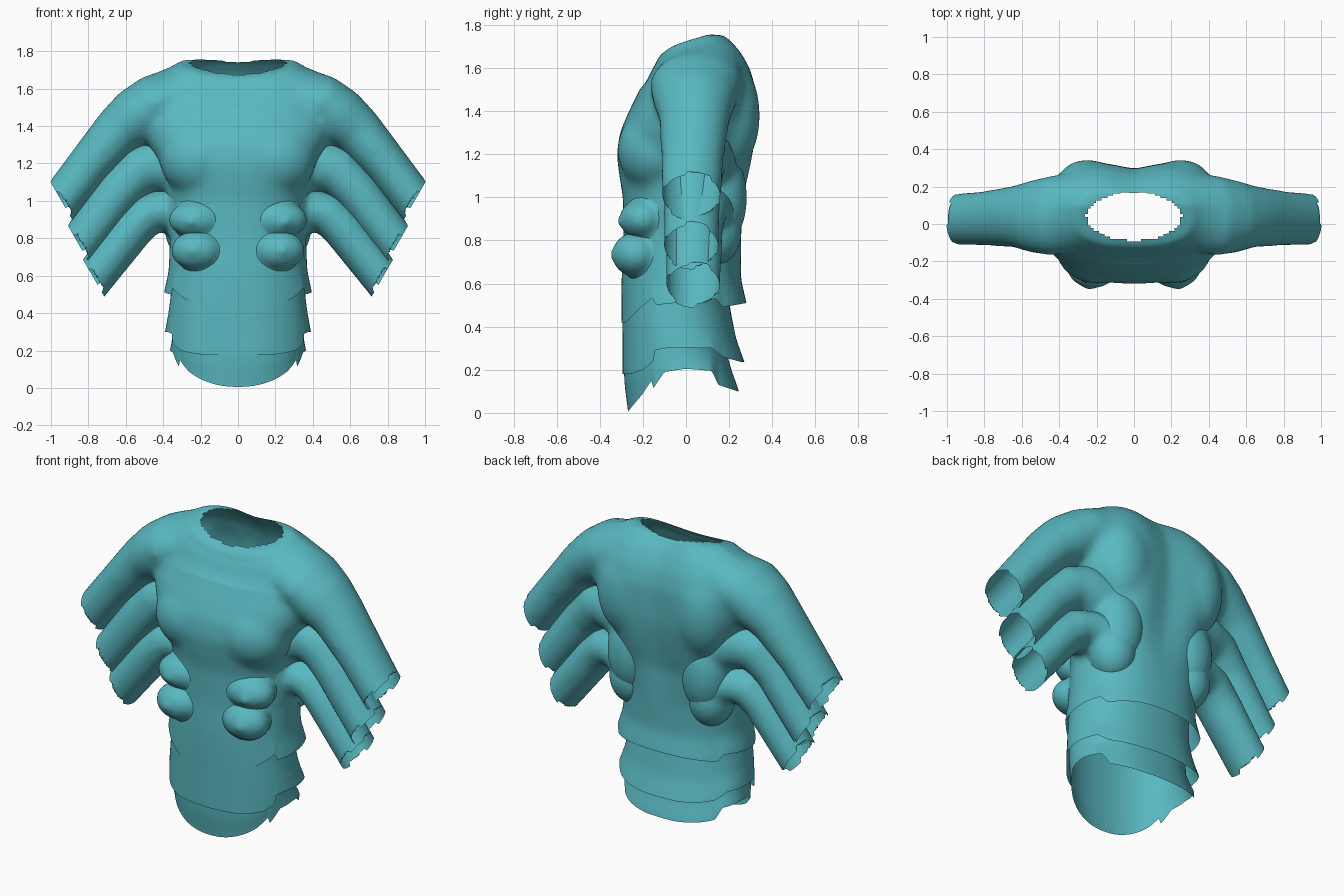
import bpy, bmesh, math
from mathutils import Vector, Matrix

if "Cube" in bpy.data.objects:
    bpy.data.objects.remove(bpy.data.objects["Cube"])

teal = bpy.data.materials.new("teal")
teal.diffuse_color = (0.10, 0.48, 0.53, 1)
teal.use_nodes = True
teal.node_tree.nodes["Principled BSDF"].inputs["Base Color"].default_value = teal.diffuse_color


def interp(table, t):
    """Piecewise linear lookup of a table sorted on its first column."""
    if t <= table[0][0]:
        return table[0][1]
    for (a, va), (b, vb) in zip(table, table[1:]):
        if t <= b:
            return va + (vb - va) * (t - a) / (b - a)
    return table[-1][1]


def skin(bm, rings):
    """Closed skin over a series of rings."""
    vs = [[bm.verts.new(p) for p in r] for r in rings]
    n = len(vs[0])
    for a, b in zip(vs, vs[1:]):
        for i in range(n):
            bm.faces.new((a[i], a[(i + 1) % n], b[(i + 1) % n], b[i]))
    bm.faces.new(vs[0][::-1])
    bm.faces.new(vs[-1])


def trunk(bm, sections, groove):
    """Torso from sections (z, half width, front y, back y) with a spine groove."""
    rings = []
    for z, w, yf, yb in sections:
        ring = []
        deep = groove * min(1, max(0.1, (z - 0.75) / 0.3))
        p = 2 / (2.2 + 0.3 * min(1, max(0, (z - 1.05) / 0.2)))
        for i in range(48):
            a = math.tau * i / 48
            c, s = math.cos(a), math.sin(a)
            x = w * math.copysign(abs(c) ** p, c)
            y = (yf + yb) / 2 + (yb - yf) / 2 * math.copysign(abs(s) ** p, s)
            if s > 0:
                y -= deep * math.exp(-(x / 0.13) ** 2)
            ring.append((x, y, z))
        rings.append(ring)
    skin(bm, rings)


def sleeve(bm, path, side):
    """Arm tube through points (x, y, z, radius in xz, radius in y)."""
    rings = []
    for k, (x, y, z, r, ry) in enumerate(path):
        a, b = path[max(k - 1, 0)], path[min(k + 1, len(path) - 1)]
        t = Vector((b[0] - a[0], 0, b[2] - a[2])).normalized()
        n = Vector((-t.z, 0, t.x))
        ring = []
        for i in range(24):
            u = math.tau * i / 24
            p = Vector((x, y, z)) + n * r * math.cos(u) + Vector((0, ry * math.sin(u), 0))
            ring.append((p.x * side, p.y, p.z))
        rings.append(ring)
    skin(bm, rings)


def ball(bm, centre, radii, side):
    m = Matrix.Translation((centre[0] * side, centre[1], centre[2])) @ Matrix.Diagonal((*radii, 1))
    bmesh.ops.create_uvsphere(bm, u_segments=24, v_segments=16, radius=1, matrix=m)


def cut(bm, co, no, keep):
    """Trim away what lies beyond a plane, only among faces passing the test."""
    faces = [f for f in bm.faces if keep(f.calc_center_median())]
    geom = set(faces)
    for f in faces:
        geom.update(f.verts)
        geom.update(f.edges)
    bmesh.ops.bisect_plane(bm, geom=list(geom), plane_co=co, plane_no=no, clear_outer=True)


def layer(name, sections, groove, arm, end, balls, hem_z, hem, top=None, soften=10):
    bm = bmesh.new()
    trunk(bm, sections, groove)
    for side in (1, -1):
        sleeve(bm, arm, side)
        for c, r in balls:
            ball(bm, c, r, side)
    bmesh.ops.recalc_face_normals(bm, faces=bm.faces)
    me = bpy.data.meshes.new(name)
    bm.to_mesh(me)
    bm.free()
    ob = bpy.data.objects.new(name, me)
    bpy.context.collection.objects.link(ob)
    # Fuse the parts into one smooth skin
    rm = ob.modifiers.new("fuse", 'REMESH')
    rm.mode = 'VOXEL'
    rm.voxel_size = 0.015
    sm = ob.modifiers.new("soften", 'SMOOTH')
    sm.factor = 0.5
    sm.iterations = soften
    dg = bpy.context.evaluated_depsgraph_get()
    bm = bmesh.new()
    bm.from_object(ob, dg)
    ob.modifiers.clear()

    # Open sleeve ends with a stepped torn edge
    for side in (1, -1):
        no = Vector((0.87 * side, 0, -0.5))
        co = Vector((end[0] * side, end[1], end[2]))
        cut(bm, co, no, lambda c: c.x * side > 0.58)
        for v in bm.verts:
            d = v.co - co
            if v.co.x * side > 0.58 and v.is_boundary and abs(d.dot(no)) < 0.01:
                a = math.atan2(d.z, d.y)
                v.co += Vector((0.62 * side, 0, -0.78)) * (0.013 if math.sin(3 * a + 1) > 0 else -0.008)
    # Open hem, then stretch it to its outline
    cut(bm, (0, 0, hem_z), (0, 0, -1), lambda c: abs(c.x) < 0.5 and c.z < hem_z + 0.1)
    span = 0.14
    for v in bm.verts:
        if v.co.z < hem_z + span and abs(v.co.x) < 0.45:
            h = interp(hem, v.co.y)
            v.co.z = hem_z + span + (v.co.z - hem_z - span) * (hem_z + span - h) / span
    # Open top: collar sloping to the front on the outer layer, flat cut on the inner ones
    if top is None:
        gone = [f for f in bm.faces for c in [f.calc_center_median()]
                if c.z > 1.5 and (c.x / 0.255) ** 2 + ((c.y - 0.04) / 0.13) ** 2 < 1]
        bmesh.ops.delete(bm, geom=gone, context='FACES')
        for v in bm.verts:
            if v.co.z > 1.5 and v.co.y < 0.1:
                near = max(0, 1 - (v.co.x / 0.5) ** 2)
                v.co.z -= 0.42 * (0.1 - v.co.y) * min(1, (v.co.z - 1.5) / 0.22) * near
    else:
        cut(bm, (0, 0, top), (0, 0, 1), lambda c: True)
    bm.to_mesh(me)
    bm.free()
    me.materials.clear()
    me.materials.append(teal)
    for p in me.polygons:
        p.material_index = 0
        p.use_smooth = True
    return ob


# Outer layer: shoulders, chest and first pair of arms
layer("upper_body",
      [(0.35, .41, -.295, .30), (0.5, .397, -.30, .287), (0.62, .372, -.30, .26),
       (0.8, .365, -.29, .265), (1.0, .37, -.293, .295), (1.1, .385, -.31, .32),
       (1.2, .425, -.322, .335), (1.3, .48, -.308, .345), (1.4, .515, -.265, .345),
       (1.5, .51, -.215, .342), (1.6, .47, -.18, .315), (1.68, .42, -.16, .27), (1.755, .31, -.13, .205)],
      0.05,
      [(.12, .06, 1.61, .14, .18), (.3, .06, 1.595, .14, .2), (.44, .045, 1.525, .155, .215),
       (.54, .04, 1.45, .16, .195), (.64, .04, 1.37, .138, .165), (.8, .03, 1.185, .119, .147),
       (1.06, .02, .85, .11, .132)],
      (.936, .02, 1.01),
      [((.2, -.13, 1.22), (.22, .19, .2)), ((.25, .2, 1.38), (.17, .145, .26))],
      0.5, [(-.28, .42), (-.23, .47), (-.15, .54), (-.145, .5), (.14, .53), (.17, .49), (.28, .51)],
      soften=30)

# Middle layer: second pair of arms
layer("middle_body",
      [(0.12, .40, -.29, .31), (0.25, .393, -.295, .28), (0.35, .38, -.295, .235),
       (0.5, .36, -.297, .205), (0.7, .352, -.285, .21), (0.88, .355, -.275, .24),
       (1.0, .375, -.265, .26), (1.1, .40, -.26, .28), (1.2, .42, -.25, .285), (1.45, .42, -.18, .28)],
      0.03,
      [(.24, .07, 1.14, .13, .16), (.33, .07, 1.17, .135, .165), (.43, .06, 1.19, .15, .155),
       (.53, .045, 1.165, .135, .142), (.63, .03, 1.06, .12, .132), (.97, .02, .61, .106, .127)],
      (.845, .02, .78),
      [((.22, -.2, .90), (.155, .11, .1)), ((.25, -.302, .89), (.03, .02, .03)),
       ((.24, .15, 1.0), (.15, .135, .24))],
      0.26, [(-.26, .18), (-.2, .2), (-.15, .24), (-.145, .29), (-.1, .3), (.12, .3), (.17, .26), (.26, .235)],
      1.35, 20)

# Inner layer: third pair of arms and long front hem
layer("lower_body",
      [(0.0, .38, -.262, .28), (0.16, .365, -.268, .25), (0.22, .356, -.286, .215), (0.3, .35, -.292, .185),
       (0.5, .348, -.29, .172), (0.7, .352, -.28, .205), (0.83, .37, -.265, .235),
       (0.95, .385, -.255, .25), (1.25, .36, -.23, .25)],
      0.02,
      [(.24, .07, .90, .11, .16), (.32, .07, .93, .115, .165), (.4, .06, .95, .117, .15),
       (.48, .05, .93, .114, .14), (.56, .04, .855, .113, .132), (.88, .03, .45, .106, .122)],
      (.765, .03, .6),
      [((.22, -.232, .735), (.14, .112, .105)), ((.24, -.337, .735), (.03, .018, .03)),
       ((.26, .13, .84), (.13, .13, .16))],
      0.16, [(-.274, 0), (-.25, .03), (-.2, .09), (-.16, .15), (-.155, .11), (-.1, .19),
             (0, .205), (.12, .195), (.15, .13), (.24, .1)], 1.15, 14)
